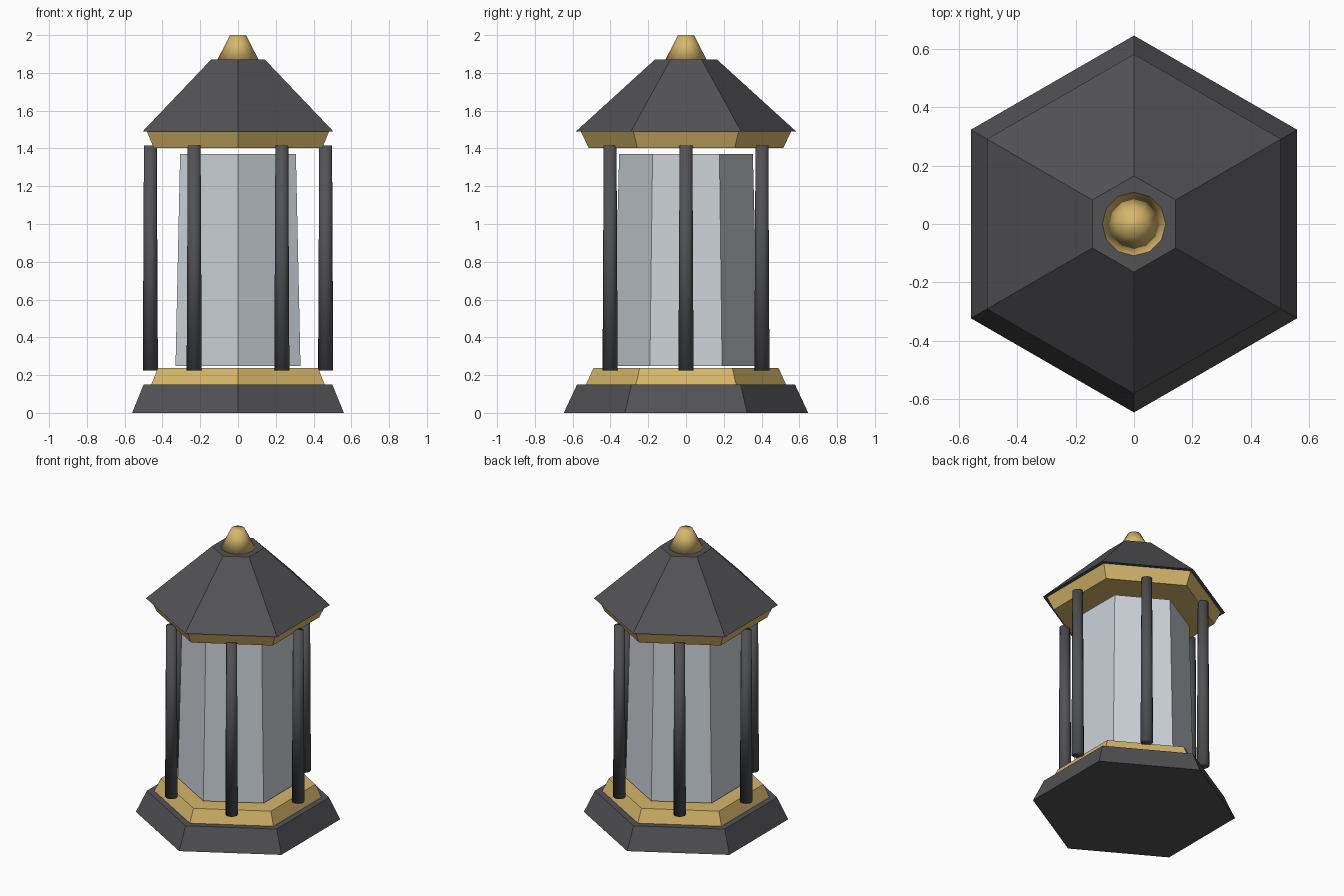
import bpy
from math import cos, sin, pi

cube = bpy.data.objects.get("Cube")
if cube:
    bpy.data.objects.remove(cube, do_unlink=True)


def material(name, rgb):
    mat = bpy.data.materials.new(name)
    mat.use_nodes = True
    colour = (*rgb, 1)
    mat.diffuse_color = colour
    mat.node_tree.nodes["Principled BSDF"].inputs["Base Color"].default_value = colour
    return mat


iron = material("dark iron", (.085, .085, .093))
brass = material("brass", (.67, .47, .145))
glass = material("pale glass", (.60, .65, .69))


def frustum(name, mat, z0, z1, r0, r1, sides=6, x=0, y=0, smooth=False):
    """Tapered prism between two heights, with a corner pointing to +y."""
    bpy.ops.mesh.primitive_cone_add(vertices=sides, radius1=r0, radius2=r1,
                                    depth=z1 - z0, location=(x, y, (z0 + z1) / 2))
    obj = bpy.context.object
    obj.name = name
    obj.data.materials.append(mat)
    for face in obj.data.polygons:
        face.use_smooth = smooth
    return obj


# Stepped base
frustum("base", iron, 0, .15, .647, .577)
frustum("base_trim", brass, .15, .238, .53, .49)

# Glazed body
frustum("glass_body", glass, .248, 1.37, .382, .354)

# Posts in front of each side
for i in range(6):
    a = i * pi / 3
    frustum(f"post_{i + 1}", iron, .225, 1.415, .04, .034, sides=12,
            x=.464 * cos(a), y=.464 * sin(a), smooth=True)

# Roof and its trim
frustum("roof_trim", brass, 1.402, 1.49, .515, .557)
frustum("roof", iron, 1.49, 1.87, .583, .165)

# Finial
frustum("finial", brass, 1.868, 2, .11, .042, sides=12, smooth=True)
